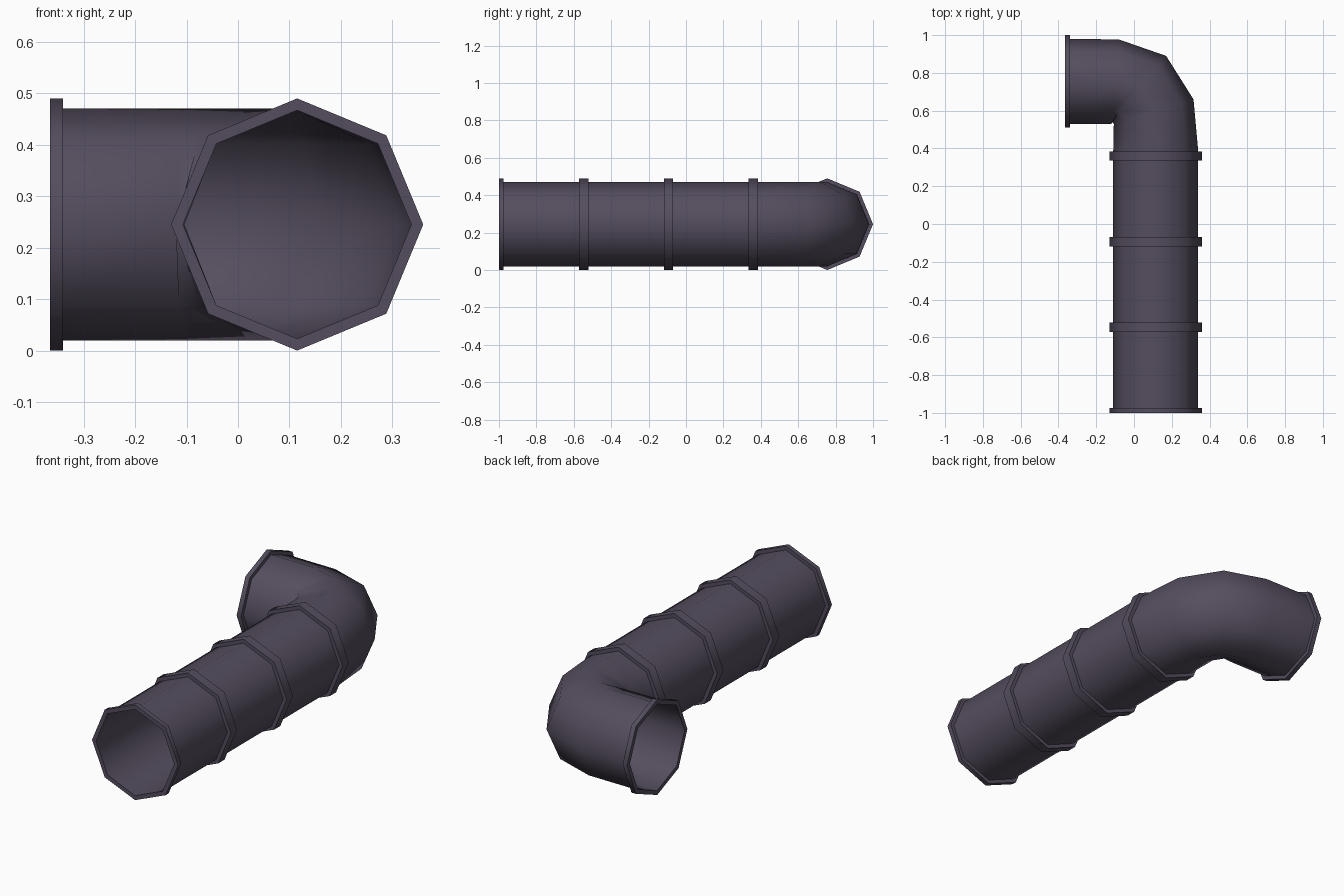
import bpy, bmesh, math
from mathutils import Vector

cube = bpy.data.objects.get("Cube")
if cube:
    bpy.data.objects.remove(cube)

SIDES = 8
HEIGHT = 0.245          # height of the pipe axis
WALL, RIM, BORE = 0.225, 0.245, 0.222
LIP = 0.025             # flange width
AXIS_X, EXIT_Y = 0.115, 0.755

mat = bpy.data.materials.new("dark violet metal")
colour = (0.09, 0.075, 0.112, 1)
mat.diffuse_color = colour
mat.use_nodes = True
bsdf = next(n for n in mat.node_tree.nodes if n.type == "BSDF_PRINCIPLED")
bsdf.inputs["Base Color"].default_value = colour


def ring(outer, inner, radius):
    """Octagon whose wide axis joins two plan points, scaled to a radius."""
    o, i = Vector((*outer, HEIGHT)), Vector((*inner, HEIGHT))
    centre = (o + i) / 2
    across = (o - centre) * (radius / WALL)
    up = Vector((0, 0, radius))
    angles = [2 * math.pi * k / SIDES for k in range(SIDES)]
    return [centre + across * math.cos(a) + up * math.sin(a) for a in angles]


def along_y(y, radius):
    return ring((AXIS_X + WALL, y), (AXIS_X - WALL, y), radius)


def along_x(x, radius):
    return ring((x, EXIT_Y + WALL), (x, EXIT_Y - WALL), radius)


def shell(name, rings):
    """Closed loft: the last ring joins back to the first."""
    bm = bmesh.new()
    loops = [[bm.verts.new(p) for p in r] for r in rings]
    for a, b in zip(loops, loops[1:] + loops[:1]):
        for k in range(SIDES):
            n = (k + 1) % SIDES
            bm.faces.new((a[k], a[n], b[n], b[k]))
    bmesh.ops.recalc_face_normals(bm, faces=bm.faces)
    mesh = bpy.data.meshes.new(name)
    bm.to_mesh(mesh)
    bm.free()
    mesh.materials.append(mat)
    obj = bpy.data.objects.new(name, mesh)
    bpy.context.collection.objects.link(obj)
    bpy.ops.object.select_all(action="DESELECT")
    obj.select_set(True)
    bpy.context.view_layer.objects.active = obj
    bpy.ops.object.shade_smooth_by_angle(angle=math.radians(65))


def flange(section, start, end):
    """Raised lip between two positions along the pipe."""
    return [section(start, RIM), section(end, RIM)]


# Straight pipe sections with a lip at both ends
START, BEND = -1.0, 0.36
step = (BEND - START) / 3
for n, name in enumerate(("front", "middle", "rear")):
    y0 = START + n * step
    y1 = y0 + step
    shell(name + "_pipe_section",
          [along_y(y0, BORE)] + flange(along_y, y0, y0 + LIP)
          + [along_y(y0 + LIP, WALL), along_y(y1 - LIP, WALL)]
          + flange(along_y, y1 - LIP, y1) + [along_y(y1, BORE)])

# Elbow turning to the right, with a tight inside corner
bends = [((0.315, 0.66), (-0.107, 0.53)),
         ((0.17, 0.89), (-0.12, 0.55)),
         ((-0.08, 0.977), (-0.12, 0.53))]
X_END = -0.365
outside = [ring(o, i, WALL) for o, i in bends]
inside = [ring(o, i, BORE) for o, i in reversed(bends)]
shell("elbow",
      [along_y(BEND, BORE)] + flange(along_y, BEND, BEND + LIP)
      + [along_y(BEND + LIP, WALL)] + outside + [along_x(X_END + LIP, WALL)]
      + flange(along_x, X_END + LIP, X_END) + [along_x(X_END, BORE)] + inside)
